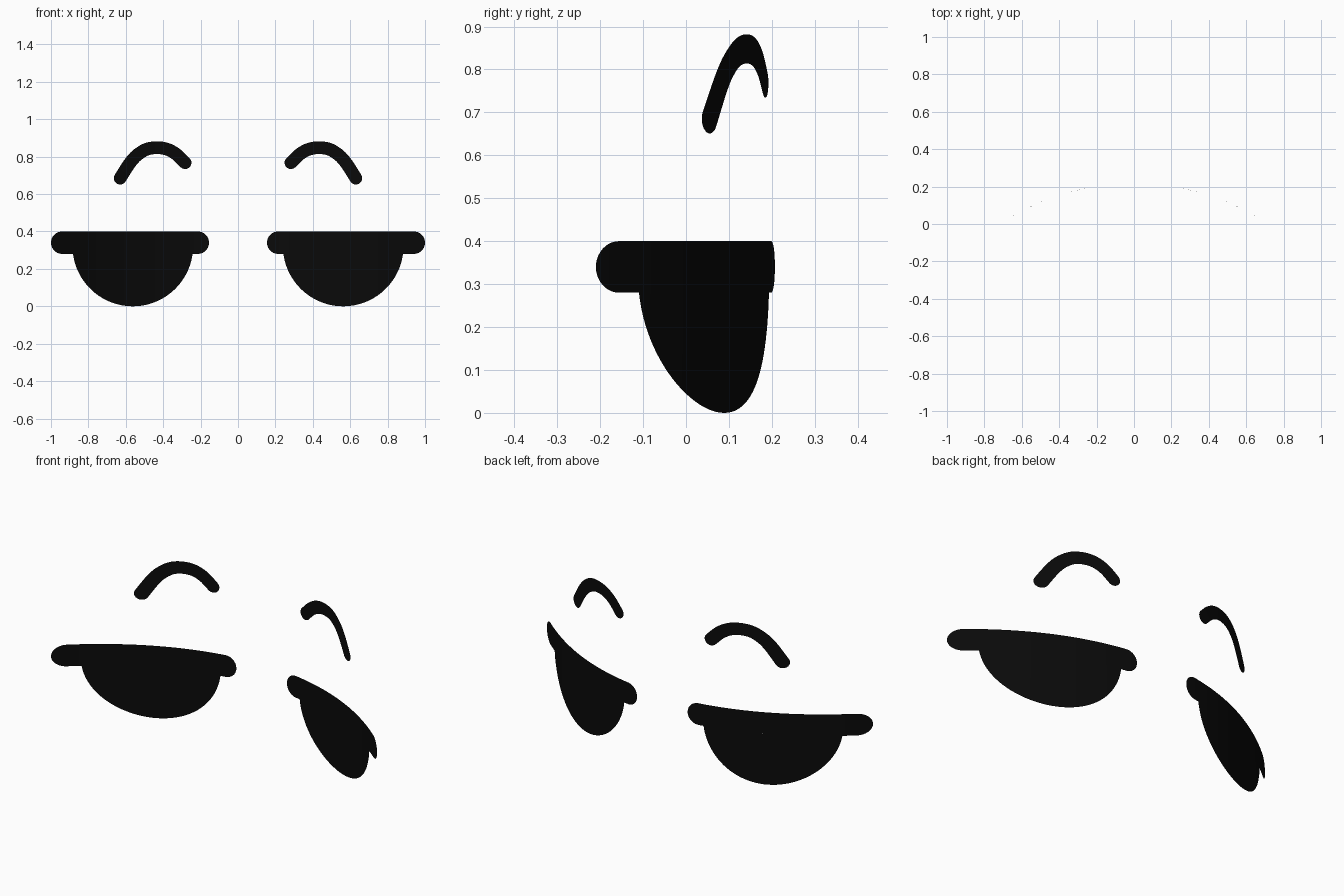
import bpy, bmesh, math
from mathutils import Vector

if "Cube" in bpy.data.objects:
    bpy.data.objects.remove(bpy.data.objects["Cube"])

black = bpy.data.materials.new("soft_black")
black.diffuse_color = (0.003, 0.003, 0.003, 1)
black.use_nodes = True
black.node_tree.nodes["Principled BSDF"].inputs["Base Color"].default_value = black.diffuse_color


def depth(x):
    """Curved face surface that every part lies on."""
    return 0.2165 - 0.3926 * x**2 - 0.0339 * x**4


def sheet(name, pairs):
    """Thin curved sheet from (upper, lower) x-z point pairs running along +x, mirrored."""
    bm = bmesh.new()
    cols = [[bm.verts.new((p[0], depth(p[0]), p[1])) for p in pair] for pair in pairs]
    for (u0, l0), (u1, l1) in zip(cols, cols[1:]):
        bm.faces.new((u0, l0, l1, u1))
    bmesh.ops.remove_doubles(bm, verts=bm.verts, dist=1e-5)
    for f in bm.faces:
        f.smooth = True
    me = bpy.data.meshes.new(name)
    bm.to_mesh(me)
    bm.free()
    me.materials.append(black)
    ob = bpy.data.objects.new(name, me)
    bpy.context.collection.objects.link(ob)
    mod = ob.modifiers.new("mirror", 'MIRROR')
    mod.use_axis[0] = True
    mod.use_mirror_merge = False
    return ob


def rounded_band(path, r):
    """Pairs for a band of half width r along the path, with round ends."""
    path = [Vector(p) for p in path]
    start = (path[0] - path[1]).normalized()
    end = (path[-1] - path[-2]).normalized()
    angles = [math.pi / 2 * i / 10 for i in range(11)]
    line = [(path[0] + start * r * math.cos(a), r * math.sin(a)) for a in angles[:-1]]
    line += [(p, r) for p in path]
    line += [(path[-1] + end * r * math.cos(a), r * math.sin(a)) for a in reversed(angles[:-1])]
    pairs = []
    for i, (p, w) in enumerate(line):
        t = (line[min(i + 1, len(line) - 1)][0] - line[max(i - 1, 0)][0]).normalized()
        n = Vector((-t.y, t.x))
        pairs.append((p + n * w, p - n * w))
    return pairs


def spline(pts, steps=6):
    """Catmull-Rom curve through the points."""
    p = [Vector(q) for q in pts]
    p = [2 * p[0] - p[1]] + p + [2 * p[-1] - p[-2]]
    out = []
    for a, b, c, d in zip(p, p[1:], p[2:], p[3:]):
        for k in range(steps):
            t = k / steps
            out.append(0.5 * (2 * b + (c - a) * t + (2 * a - 5 * b + 4 * c - d) * t**2
                              + (3 * b - a - 3 * c + d) * t**3))
    return out + [p[-2]]


# upper bar of each eye
x0, x1 = 0.215, 0.94
sheet("eye_bar", rounded_band([(x0 + (x1 - x0) * i / 30, 0.34) for i in range(31)], 0.06))

# half-round lower part of each eye
R, cx, top = 0.3225, 0.5625, 0.28
half = math.acos((R - top) / R)
bowl = []
for i in range(49):
    a = -half + 2 * half * i / 48
    x = cx + R * math.sin(a)
    bowl.append(((x, top), (x, R - R * math.cos(a))))
sheet("eye_bowl", bowl)

# arched eyebrows
brow = [(0.283, 0.768), (0.33, 0.813), (0.38, 0.84), (0.435, 0.848), (0.49, 0.839),
        (0.54, 0.808), (0.575, 0.77), (0.602, 0.73), (0.630, 0.685)]
sheet("eyebrow", rounded_band(spline(brow), 0.034))
